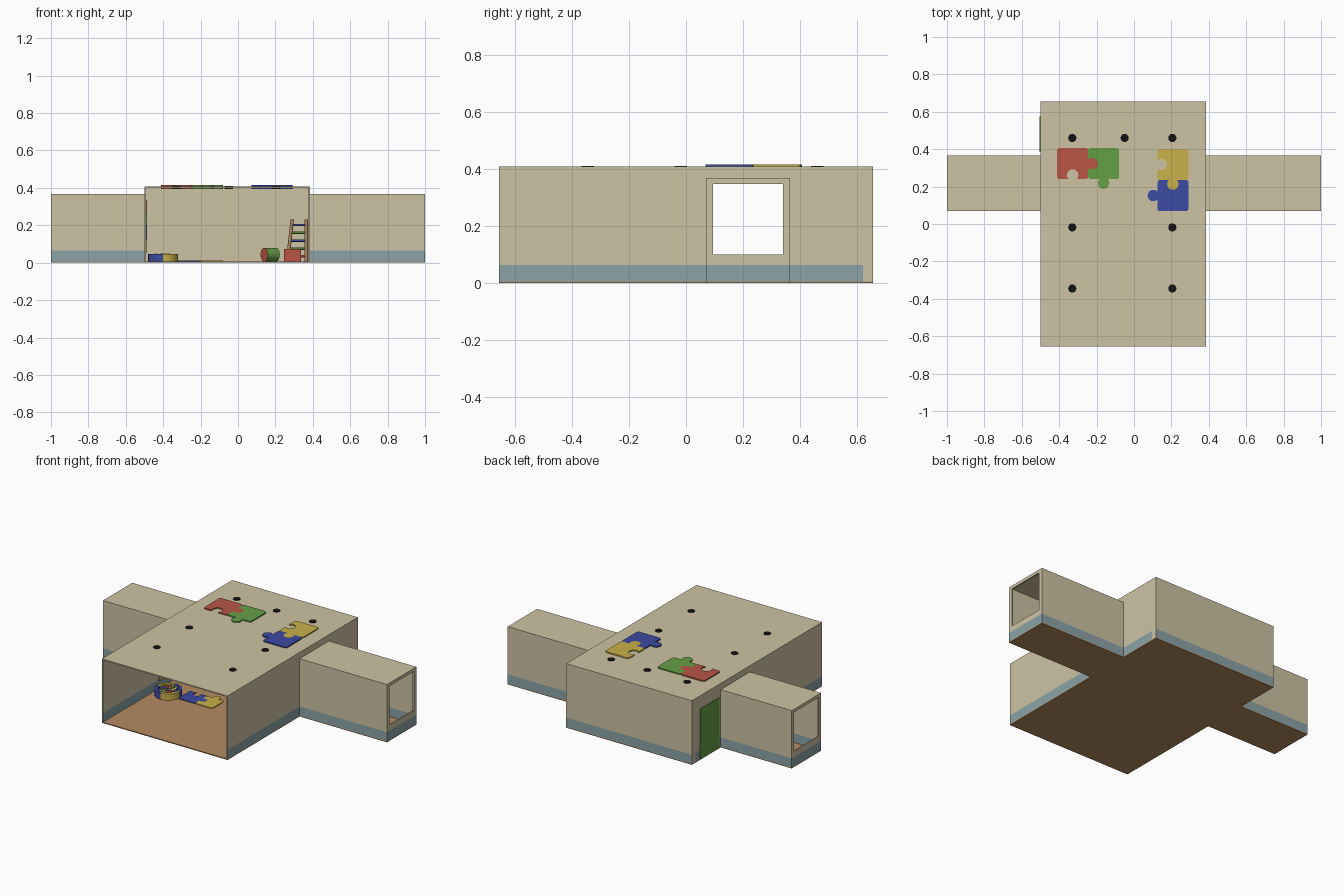
import bpy, bmesh, math, random
from math import sin, cos, pi
from mathutils import Vector, Matrix

if "Cube" in bpy.data.objects:
    bpy.data.objects.remove(bpy.data.objects["Cube"])
random.seed(4)


def material(name, r, g, b):
    m = bpy.data.materials.new(name)
    m.use_nodes = True
    m.diffuse_color = (r, g, b, 1)
    m.node_tree.nodes["Principled BSDF"].inputs["Base Color"].default_value = (r, g, b, 1)
    return m


CREAM = material("cream wall", .61, .55, .37)
SKIRT = material("blue grey skirting", .26, .37, .39)
WOOD = material("warm wood", .46, .26, .12)
RED = material("red", .48, .09, .06)
GREEN = material("green", .13, .35, .06)
YELLOW = material("yellow", .59, .44, .07)
BLUE = material("blue", .045, .07, .36)
BLACK = material("black", .006, .006, .006)


def finish(name, bm, *mats):
    bmesh.ops.recalc_face_normals(bm, faces=bm.faces)
    me = bpy.data.meshes.new(name)
    bm.to_mesh(me)
    bm.free()
    for m in mats:
        me.materials.append(m)
    ob = bpy.data.objects.new(name, me)
    bpy.context.collection.objects.link(ob)
    return ob


def box_mesh(lo, hi):
    lo, hi = Vector(lo), Vector(hi)
    bm = bmesh.new()
    bmesh.ops.create_cube(bm, size=1, matrix=Matrix.Translation((lo + hi) / 2)
                          @ Matrix.Diagonal((*(hi - lo), 1)))
    return bm


def box(name, lo, hi, mat):
    return finish(name, box_mesh(lo, hi), mat)


BAND = .064


def wall(name, lo, hi, painted=lambda n: abs(n.z) < .5):
    """Wall slab with a painted skirting band along its foot."""
    bm = box_mesh(lo, hi)
    bmesh.ops.bisect_plane(bm, geom=bm.verts[:] + bm.edges[:] + bm.faces[:],
                           plane_co=(0, 0, BAND), plane_no=(0, 0, 1))
    bm.normal_update()
    for f in bm.faces:
        f.material_index = int(f.calc_center_median().z < BAND and painted(f.normal))
    return finish(name, bm, CREAM, SKIRT)


def cylinder(name, radius, depth, matrix, mats, sides=24):
    """Cylinder whose caps take the second material when there is one."""
    bm = bmesh.new()
    bmesh.ops.create_cone(bm, cap_ends=True, segments=sides, radius1=radius,
                          radius2=radius, depth=depth)
    for f in bm.faces:
        f.material_index = int(len(f.verts) > 4 and len(mats) > 1)
        f.smooth = len(f.verts) == 4
    bm.transform(matrix)
    return finish(name, bm, *mats)


def puzzle(name, mat, matrix, tabs, size=.166, thick=.02):
    """Jigsaw piece; tabs lists bottom, right, top, left: 1 knob, -1 socket."""
    h, c, pts = size / 2, size * .08, []
    d, r = size * .13, size * .185
    sweep = math.acos(-d / r)
    for k, s in enumerate(tabs):
        n = Vector((cos((k - 1) * pi / 2), sin((k - 1) * pi / 2)))
        t = Vector((-n.y, n.x))
        if s:
            for i in range(13):
                a = -sweep + 2 * sweep * i / 12
                pts.append(n * h + t * r * sin(a) + n * s * (d + r * cos(a)))
        for i in range(5):
            a = i * pi / 8
            pts.append((n + t) * (h - c) + n * c * cos(a) + t * c * sin(a))
    bm = bmesh.new()
    face = bm.faces.new([bm.verts.new((p.x, p.y, 0)) for p in pts])
    ext = bmesh.ops.extrude_face_region(bm, geom=[face])
    bmesh.ops.translate(bm, vec=(0, 0, thick),
                        verts=[v for v in ext["geom"] if isinstance(v, bmesh.types.BMVert)])
    bm.transform(matrix)
    return finish(name, bm, mat)


at = Matrix.Translation
T = .008                       # wall thickness
W0, W1 = -.5, .385             # room sides
Y0, Y1, BACK = -.655, .655, .62
A0, A1 = .07, .365             # wing depth range
F, TOP, WING = .006, .408, .368

# Main room
box("room_floor", (W0, Y0, 0), (W1, Y1, F), WOOD)
box("room_roof", (W0, Y0, TOP - T), (W1, Y1, TOP), CREAM)
wall("back_wall", (W0, BACK, F), (W1, Y1, TOP - T), lambda n: n.y > .5)
for side, x in (("right", W0), ("left", W1 - T)):
    skirt = lambda n: abs(n.x) > .5
    wall(side + "_wall_front", (x, Y0, F), (x + T, A0, TOP - T), skirt)
    wall(side + "_wall_back", (x, A1, F), (x + T, BACK, TOP - T), skirt)
    box(side + "_wall_lintel", (x, A0, WING - T), (x + T, A1, TOP - T), CREAM)

# Side wings with a window at each end
for side, x0, x1, e in (("right", -1, W0, -1), ("left", W1, 1, 1 - T)):
    e = max(e, -1)
    box(side + "_wing_floor", (x0, A0, 0), (x1, A1, F), WOOD)
    box(side + "_wing_roof", (x0, A0, WING - T), (x1, A1, WING), CREAM)
    for part, y in (("front", A0), ("back", A1 - T)):
        wall(f"{side}_wing_{part}_wall", (x0, y, F), (x1, y + T, WING - T))
    wall(side + "_window_sill", (e, A0 + T, F), (e + T, A1 - T, .1))
    box(side + "_window_head", (e, A0 + T, .348), (e + T, A1 - T, WING - T), CREAM)
    for part, y0, y1 in (("front", A0 + T, .095), ("back", .34, A1 - T)):
        box(f"{side}_window_{part}_jamb", (e, y0, .1), (e + T, y1, .348), CREAM)

# Door on the outside of the right wall
box("door", (W0 - .004, .385, F), (W0 + .002, .575, .325), GREEN)

# Roof lights
for x, y in ((-.33, .46), (-.05, .46), (.205, .46), (-.33, -.018),
             (.205, -.018), (-.33, -.345), (.205, -.345)):
    cylinder("roof_light", .022, .018, at((x, y, .402)), [BLACK], 16)

# Jigsaw panels set in the roof
for name, mat, x, y, tabs in (("red", RED, -.328, .323, (-1, 1, 0, 0)),
                              ("green", GREEN, -.162, .323, (1, 0, 0, -1)),
                              ("yellow", YELLOW, .208, .318, (1, 0, 0, -1)),
                              ("blue", BLUE, .208, .152, (0, 0, -1, 1))):
    puzzle(name + "_roof_panel", mat, at((x, y, .395)), tabs)

# Jigsaw mats on the floor
puzzle("blue_floor_mat", BLUE, at((-.26, -.085, F)), (0, 1, -1, 0), .12, .005)
puzzle("yellow_floor_mat", YELLOW, at((-.14, -.085, F)), (0, 0, 1, -1), .12, .005)

# Jigsaw panels on the right wall
upright = Matrix.Rotation(pi / 2, 4, "Z") @ Matrix.Rotation(pi / 2, 4, "X")
for i, mat in enumerate((YELLOW, BLUE, GREEN, RED)):
    puzzle("wall_panel", mat, at((W0 + T, -.06, .09 + i * .07)) @ upright,
           (-1 if i else 0, 0, 1 if i < 3 else 0, 0), .07, .006)

# Ball pit: a ring in coloured quarters filled with balls
bm = bmesh.new()
N, rings = 32, []
for i in range(N):
    a = 2 * pi * i / N
    rings.append([bm.verts.new((r * cos(a), r * sin(a), z))
                  for r, z in ((.08, 0), (.08, .04), (.06, .04), (.06, 0))])
for i in range(N):
    p, q = rings[i], rings[(i + 1) % N]
    for j in range(4):
        f = bm.faces.new((p[j], q[j], q[(j + 1) % 4], p[(j + 1) % 4]))
        f.material_index = (i * 4 // N) % 2
PIT = Vector((-.4, -.13, F))
bm.transform(at(PIT))
finish("ball_pit_ring", bm, BLUE, YELLOW)
colours = (YELLOW, BLUE, RED, GREEN)
bm = bmesh.new()
for i in range(30):
    r, a = .052 * math.sqrt((i + .5) / 30), i * 2.4
    first = len(bm.faces)
    bmesh.ops.create_icosphere(bm, subdivisions=2, radius=.011, matrix=at(
        PIT + Vector((r * cos(a), r * sin(a), random.uniform(.024, .034)))))
    bm.faces.ensure_lookup_table()
    for f in bm.faces[first:]:
        f.material_index, f.smooth = i % 4, True
finish("ball_pit_balls", bm, *colours)

# Barrel and toy box
lying = Vector((-.85, -.53, 0)).to_track_quat("Z", "Y").to_matrix().to_4x4()
cylinder("barrel", .037, .075, at((.172, .45, F + .037)) @ lying, [GREEN, RED])
box("toy_box", (.245, .42, F), (.338, .5, .074), RED)


# Ladder with one sloping rail
def rod(name, a, b, radius, mat):
    a, b = Vector(a), Vector(b)
    turn = (b - a).to_track_quat("Z", "Y").to_matrix().to_4x4()
    cylinder(name, radius, (b - a).length, at((a + b) / 2) @ turn, [mat], 10)


rod("ladder_sloping_rail", (.265, .53, F), (.29, .53, .232), .009, WOOD)
rod("ladder_upright_rail", (.365, .53, F), (.365, .53, .232), .009, WOOD)
for z, mat in ((.035, RED), (.075, GREEN), (.118, BLUE), (.16, GREEN), (.202, BLUE)):
    rod("ladder_rung", (.264 + z * .11, .53, z), (.365, .53, z), .006, mat)
